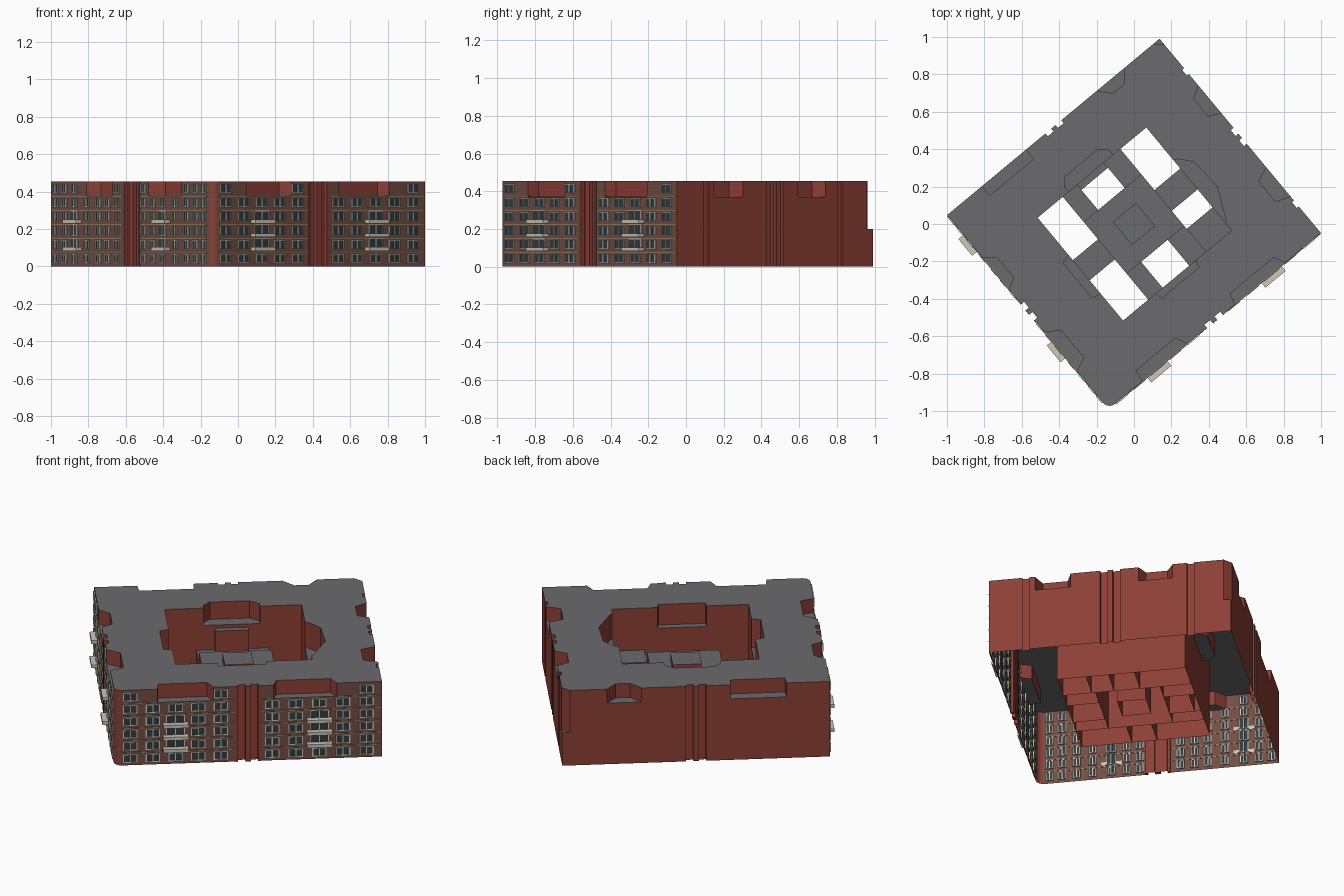
import bpy, bmesh, math

if "Cube" in bpy.data.objects:
    bpy.data.objects.remove(bpy.data.objects["Cube"])

W, D, H = 0.738, 0.675, 0.455          # half sizes of the block and its height
TURN = math.radians(39.7)              # whole block is turned on the plan


def material(name, col):
    m = bpy.data.materials.new(name)
    m.diffuse_color = (*col, 1)
    m.use_nodes = True
    m.node_tree.nodes["Principled BSDF"].inputs["Base Color"].default_value = m.diffuse_color
    return m


RED = material("red_render", (0.26, 0.05, 0.035))
ROOF = material("roof_grey", (0.145, 0.147, 0.155))
BRICK = material("brown_brick", (0.17, 0.075, 0.055))
GLASS = material("dark_glass", (0.03, 0.045, 0.055))
CREAM = material("cream_trim", (0.6, 0.57, 0.48))
TAN = material("tan_ledge", (0.3, 0.19, 0.12))

# Each side maps (distance along wall, depth inwards) to plan coordinates
SIDES = {
    "front": lambda s, d: (s, -D + d),
    "left": lambda s, d: (-W + d, s),
    "back": lambda s, d: (s, D - d),
    "right": lambda s, d: (W - d, s),
}


def add_prism(bm, pts, z0, z1, floor=True):
    lo = [bm.verts.new((x, y, z0)) for x, y in pts]
    hi = [bm.verts.new((x, y, z1)) for x, y in pts]
    n = len(pts)
    faces = [bm.faces.new(hi), bm.faces.new(lo)]
    for i in range(n):
        faces.append(bm.faces.new((lo[i], lo[(i + 1) % n], hi[(i + 1) % n], hi[i])))
    bmesh.ops.recalc_face_normals(bm, faces=faces)
    if not floor:
        bm.faces.remove(faces[1])


def add_box(bm, side, s0, s1, d0, d1, z0, z1):
    f = SIDES[side]
    add_prism(bm, [f(s0, d0), f(s1, d0), f(s1, d1), f(s0, d1)], z0, z1)


def rect(x0, x1, y0, y1):
    return [(x0, y0), (x1, y0), (x1, y1), (x0, y1)]


def finish(bm, name, *mats):
    me = bpy.data.meshes.new(name)
    bm.to_mesh(me)
    bm.free()
    for m in mats:
        me.materials.append(m)
    ob = bpy.data.objects.new(name, me)
    bpy.context.collection.objects.link(ob)
    ob.rotation_euler.z = TURN
    return ob


def paint(me):
    # roofs grey, street fronts brick, everything else red
    for p in me.polygons:
        c, n = p.center, p.normal
        if n.z > 0.5:
            p.material_index = 1
        elif (abs(c.y + D) < 0.002 and n.y < -0.9) or (abs(c.x + W) < 0.002 and n.x < -0.9):
            p.material_index = 2
        else:
            p.material_index = 0


# Main block with one rounded street corner
R = 0.045
outline = [(W, -D), (W, D), (-W, D)]
for i in range(6):
    a = math.pi + i * math.pi / 10
    outline.append((-W + R + R * math.cos(a), -D + R + R * math.sin(a)))
bm = bmesh.new()
add_prism(bm, outline, 0, H)
block = finish(bm, "apartment_block", RED, ROOF, BRICK)

# Cutters: courtyard and its stepped recesses
cuts = [(rect(-0.375, 0.38, -0.36, 0.355), -0.1, 1),
        ([(0.3, 0.16), (0.40, 0.12), (0.46, 0.05), (0.47, -0.13), (0.39, -0.3), (0.3, -0.3)], 0.30, 1),
        ([(-0.3, 0.12), (-0.425, 0.08), (-0.425, -0.16), (-0.3, -0.19)], 0.28, 1),
        ([(-0.16, 0.3), (-0.16, 0.39), (-0.12, 0.43), (0.1, 0.43), (0.15, 0.39), (0.15, 0.3)], 0.35, 1),
        ([(-0.15, -0.3), (-0.14, -0.40), (0.12, -0.40), (0.14, -0.3)], 0.33, 1),
        ([(W + .02, D - .06), (W + .02, D + .02), (W - .065, D + .02)], 0.2, 1)]

# Top floor terraces: start, end, depth, splay at each end
NOTCHES = {
    "front": [(-0.5, -0.19, 0.065, 0.01, 0.03), (0.14, 0.49, 0.06, 0.02, 0.03)],
    "left": [(-0.41, -0.14, 0.075, 0.03, 0.05), (0.16, 0.38, 0.06, 0.03, 0.05)],
    "back": [(-0.5, -0.19, 0.065, 0.005, 0.005), (0.30, 0.49, 0.065, 0.06, 0.05)],
    "right": [(-0.42, -0.22, 0.08, 0.03, 0.03), (0.16, 0.35, 0.065, 0.03, 0.04)],
}
for side, rows in NOTCHES.items():
    f = SIDES[side]
    for a, b, dep, e0, e1 in rows:
        cuts.append(([f(a, -0.02), f(a, 0), f(a + e0, dep), f(b - e1, dep), f(b, 0), f(b, -0.02)], 0.37, 1))

# Vertical stair slots in the middle of each side, smaller ones on the right
slots = [(s, c, 0.02) for s in SIDES for c in (-0.035, 0.035)]
slots += [("right", c, 0.014) for c in (-0.47, 0.45)]
for side, c, dep in slots:
    f = SIDES[side]
    cuts.append(([f(c - 0.02, -0.02), f(c + 0.02, -0.02), f(c + 0.02, dep), f(c - 0.02, dep)], -0.1, 1))

bpy.context.view_layer.objects.active = block
for pts, z0, z1 in cuts:
    bm = bmesh.new()
    add_prism(bm, pts, z0, z1)
    cutter = finish(bm, "cutter")
    cutter.hide_render = True
    mod = block.modifiers.new("cut", "BOOLEAN")
    mod.operation, mod.solver, mod.object = "DIFFERENCE", "EXACT", cutter
    bpy.ops.object.modifier_apply(modifier="cut")
    bpy.data.objects.remove(cutter)

# The block is an open shell underneath
bm = bmesh.new()
bm.from_mesh(block.data)
bm.normal_update()
under = [f for f in bm.faces if f.normal.z < -0.9 and f.calc_center_median().z < 0.01]
bmesh.ops.delete(bm, geom=under, context="FACES_ONLY")
bm.to_mesh(block.data)
bm.free()
paint(block.data)

# Red stair bays: brick strips beside the slots are replaced by red panels
bm = bmesh.new()
for side in ("front", "left"):
    add_box(bm, side, -0.015, 0.015, -0.004, 0.015, 0, H)
    for k in (-1, 1):
        a, b = sorted((k * 0.055, k * 0.07))
        add_box(bm, side, a, b, -0.004, 0.015, 0, H)
finish(bm, "stair_bay_piers", RED)

# Low courtyard buildings
low = [(rect(-0.2, 0.2, -0.18, 0.18), 0.27), (rect(-0.08, 0.08, -0.08, 0.08), 0.31),
       (rect(-0.375, -0.2, -0.08, 0.06), 0.2), (rect(0.2, 0.38, -0.075, 0.07), 0.22),
       (rect(0.2, 0.38, -0.36, -0.2), 0.2), (rect(-0.1, 0.085, 0.32, 0.355), 0.33)]
for x0, x1 in ((-0.2, -0.1), (0.085, 0.2)):
    low += [(rect(x0, x1, 0.18, 0.355), 0.2), (rect(x0, x1, -0.36, -0.18), 0.17)]
bm = bmesh.new()
for pts, top in low:
    add_prism(bm, pts, 0, top, floor=False)
court = finish(bm, "courtyard_buildings", RED, ROOF, BRICK)
paint(court.data)

# Windows, ledges and balconies on the two street fronts
glass, frames, ledges, balconies = (bmesh.new() for _ in range(4))
ROWS = [0.043 + 0.0745 * i for i in range(6)]
COLS = {
    "front": [-0.65 + 0.125 * i for i in range(5)] + [0.133 + 0.13 * i for i in range(5)],
    "left": [-0.605, -0.535, -0.455, -0.365, -0.26, -0.175, -0.1,
             0.125, 0.205, 0.28, 0.375, 0.48, 0.565, 0.635],
}
STACKS = {"front": [-0.4, 0.393], "left": [-0.26, 0.48]}
HALF = {"front": 0.037, "left": 0.019}


def window(side, c, w, z0, z1):
    add_box(glass, side, c - w, c + w, -0.003, 0.006, z0, z1)
    t = 0.003
    for x in (c - w, c, c + w):
        add_box(frames, side, x - t, x + t, -0.007, 0.008, z0, z1)
    for z in (z0, z1):
        add_box(frames, side, c - w - t, c + w + t, -0.007, 0.008, z - t * .7, z + t * .7)


for side, cols in COLS.items():
    end = W if side == "front" else D
    for r, z in enumerate(ROWS):
        for c in cols:
            w = HALF[side]
            if r == 5 and any(a - w < c < b + w for a, b, *_ in NOTCHES[side]):
                continue
            if 1 <= r <= 3 and c in STACKS[side] or any(abs(c - s) < 0.01 for s in STACKS[side]) and 1 <= r <= 3:
                window(side, c, w * 1.35, z - 0.03, z + 0.03)
            else:
                window(side, c, w, z - 0.023, z + 0.023)
        # floor ledges on each half
        if r < 5:
            for a, b in ((-end + 0.05, -0.075), (0.075, end - 0.005)):
                add_box(ledges, side, a, b, -0.004, 0.002, z + 0.030, z + 0.035)
    for c in STACKS[side]:
        for z in ((0.083, 0.157, 0.23) if side == "front" else (0.083, 0.23)):
            w = 0.07 if side == "front" else 0.058
            add_box(balconies, side, c - w, c + w, -0.036, 0.002, z, z + 0.02)

finish(glass, "window_glass", GLASS)
finish(frames, "window_frames", CREAM)
finish(ledges, "floor_ledges", TAN)
finish(balconies, "balconies", CREAM)
